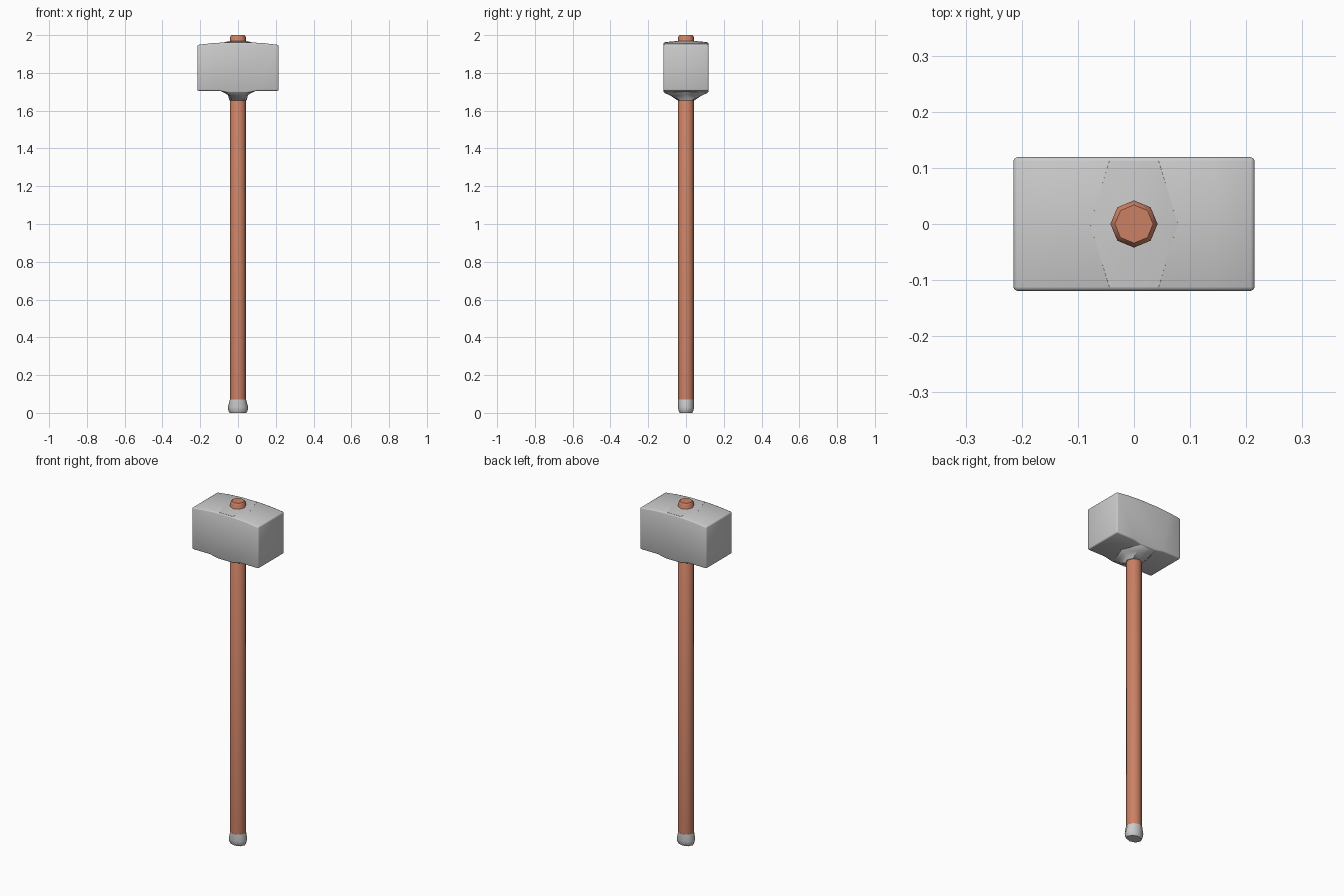
import bpy, bmesh
from math import cos, sin, pi

if "Cube" in bpy.data.objects:
    bpy.data.objects.remove(bpy.data.objects["Cube"])

wood = bpy.data.materials.new("wood")
wood.diffuse_color = (0.6, 0.22, 0.13, 1)
wood.use_nodes = True
wood.node_tree.nodes["Principled BSDF"].inputs["Base Color"].default_value = wood.diffuse_color


def finish(name, bm, angle, mat=None, bevel=0):
    bmesh.ops.recalc_face_normals(bm, faces=bm.faces)
    if bevel:
        edges = [e for e in bm.edges if e.calc_face_angle(0) > 0.8]
        bmesh.ops.bevel(bm, geom=edges, offset=bevel, segments=2, profile=0.5, affect='EDGES')
    me = bpy.data.meshes.new(name)
    bm.to_mesh(me)
    bm.free()
    ob = bpy.data.objects.new(name, me)
    bpy.context.collection.objects.link(ob)
    if mat:
        me.materials.append(mat)
    bpy.ops.object.select_all(action='DESELECT')
    ob.select_set(True)
    bpy.context.view_layer.objects.active = ob
    bpy.ops.object.shade_smooth_by_angle(angle=angle)
    return ob


def octagon(rx, ry, z):
    return [(rx * cos(i * pi / 4), ry * sin(i * pi / 4), z) for i in range(8)]


def flare(x, xc, y, z, zc):
    """Eight-point ring: wide at the middle, narrow straight ends."""
    return [(x, 0, z), (xc, y, zc), (0, y, zc), (-xc, y, zc),
            (-x, 0, z), (-xc, -y, zc), (0, -y, zc), (xc, -y, zc)]


def loft(name, rings, angle, mat=None):
    bm = bmesh.new()
    loops = [[bm.verts.new(p) for p in r] for r in rings]
    for a, b in zip(loops, loops[1:]):
        for i in range(8):
            j = (i + 1) % 8
            bm.faces.new((a[i], a[j], b[j], b[i]))
    bm.faces.new(loops[0])
    bm.faces.new(loops[-1])
    return finish(name, bm, angle, mat)


# Octagonal wooden handle with a chamfered top
loft("handle", [octagon(0.042, 0.042, 0.065), octagon(0.042, 0.042, 1.99),
                octagon(0.034, 0.034, 2.0)], 0.87, wood)

# Butt cap, flared sideways only
loft("butt_cap", [octagon(0.044, 0.034, 0.0), octagon(0.051, 0.04, 0.012),
                  octagon(0.054, 0.042, 0.03), octagon(0.043, 0.0425, 0.07)], 0.87)

# Hammer head: side profile (right half, bottom to top) mirrored and extruded
half = [(0.05, 1.694), (0.10, 1.705), (0.215, 1.705),
        (0.215, 1.948), (0.14, 1.957), (0.06, 1.962)]
profile = half + [(-x, z) for x, z in reversed(half)]
bm = bmesh.new()
face = bm.faces.new([bm.verts.new((x, -0.119, z)) for x, z in profile])
ext = bmesh.ops.extrude_face_region(bm, geom=[face])
bmesh.ops.translate(bm, vec=(0, 0.238, 0),
                    verts=[v for v in ext["geom"] if isinstance(v, bmesh.types.BMVert)])
finish("hammer_head", bm, 0.87, bevel=0.007)

# Raised pad around the handle on top of the head
loft("top_collar", [flare(0.08, 0.045, 0.113, 1.955, 1.955),
                    flare(0.078, 0.044, 0.112, 1.961, 1.963),
                    octagon(0.043, 0.043, 1.969)], 0.87)

# Flared socket under the head
loft("bottom_collar", [flare(0.09, 0.05, 0.114, 1.706, 1.70),
                       flare(0.085, 0.048, 0.112, 1.701, 1.693),
                       flare(0.054, 0.042, 0.078, 1.686, 1.677),
                       octagon(0.046, 0.045, 1.655)], 0.87)
